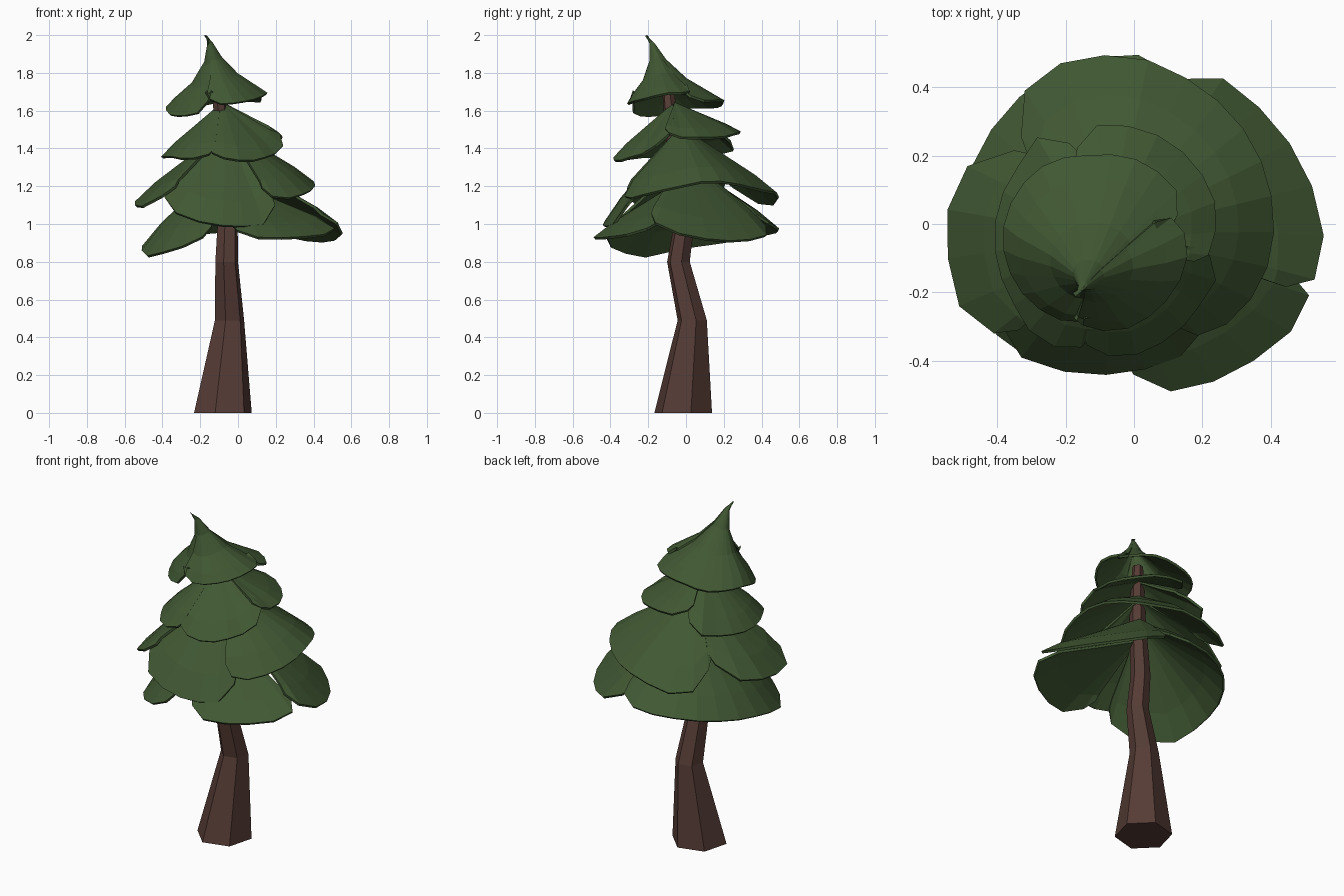
import bpy, bmesh, math
from mathutils import Vector


def material(name, rgb):
    m = bpy.data.materials.new(name)
    m.diffuse_color = (*rgb, 1)
    return m


GREEN = material("pine green", (0.052, 0.097, 0.033))
BROWN = material("bark brown", (0.092, 0.045, 0.036))


def finish(name, bm, mat):
    me = bpy.data.meshes.new(name)
    bm.to_mesh(me)
    bm.free()
    me.materials.append(mat)
    ob = bpy.data.objects.new(name, me)
    bpy.context.collection.objects.link(ob)
    return ob


# Trunk: six-sided bent tube, rings given as (x, y, z, radius)
bm = bmesh.new()
rings = []
for x, y, z, r in [(-.08, -.015, 0, .158), (-.045, .033, .49, .08), (-.06, -.04, .8, .062),
                   (-.055, -.01, 1.0, .055), (-.075, -.06, 1.4, .045), (-.11, -.1, 1.75, .03)]:
    rings.append([bm.verts.new((x + r * math.cos(math.radians(15 + 60 * i)),
                                y + r * math.sin(math.radians(15 + 60 * i)), z)) for i in range(6)])
for a, b in zip(rings, rings[1:]):
    for i in range(6):
        j = (i + 1) % 6
        bm.faces.new((a[i], a[j], b[j], b[i]))
bm.faces.new(rings[0][::-1])
bm.faces.new(rings[-1])
finish("trunk", bm, BROWN)


def at(keys, a):
    """Rim radius and height at angle a, between (angle, radius, height) keys."""
    for (a0, r0, z0), (a1, r1, z1) in zip(keys, keys[1:]):
        if a <= a1:
            t = (a - a0) / (a1 - a0)
            return r0 + (r1 - r0) * t, z0 + (z1 - z0) * t
    return keys[-1][1:]


def lobe(bm, centre, apex, keys, rows):
    """Fan of branches from apex to a rim; its two rim corners are rounded off."""
    a0, a1 = keys[0][0], keys[-1][0]
    n = max(4, round((a1 - a0) / 15))
    angles = [a0 - 3, a0 + 2] + [a0 + (a1 - a0) * i / n for i in range(1, n)] + [a1 - 2, a1 + 3]
    top = bm.verts.new(apex)
    cols = []
    for i, a in enumerate(angles):
        end = min(i, len(angles) - 1 - i)
        r, z = at(keys, min(max(a, a0), a1))
        col = []
        for k, (f, h, bend) in enumerate(rows):
            s = {0: .84, 1: .96}.get(end, 1) if k == len(rows) - 1 else 1
            x = centre[0] + r * math.cos(math.radians(a))
            y = centre[1] + r * math.sin(math.radians(a))
            d = Vector((x, y, z)) - Vector(apex)
            col.append(bm.verts.new((apex[0] + d.x * f * s + .03 * bend, apex[1] + d.y * f * s + .04 * bend,
                                     apex[2] + d.z * h * s)))
        cols.append(col)
    for a, b in zip(cols, cols[1:]):
        bm.faces.new((top, a[0], b[0]))
        for k in range(len(rows) - 1):
            bm.faces.new((a[k], a[k + 1], b[k + 1], b[k]))


def layer(name, centre, rows, lobes):
    bm = bmesh.new()
    for apex, keys in lobes:
        lobe(bm, centre, apex, keys, rows)
    ob = finish(name, bm, GREEN)
    mod = ob.modifiers.new("thickness", 'SOLIDIFY')
    mod.thickness = 0.014
    mod.offset = -1


skirt = [(.42, .4, 0), (.78, .74, 0), (1, 1, 0)]

# Lowest branches: front right, back right and left lobes
layer("bottom_branches", (0, 0), skirt, [
    ((-.04, -.03, 1.23), [(-92, .45, .96), (-75, .51, .925), (-55, .52, .93), (-38, .55, .94), (-20, .58, .97)]),
    ((-.05, -.01, 1.36), [(-19, .58, 1.0), (0, .55, .94), (20, .52, .91), (40, .5, .915), (58, .5, .94),
                          (74, .46, .98)]),
    ((-.06, -.02, 1.34), [(74, .47, 1.0), (92, .5, .97), (120, .5, .95), (150, .5, .915), (180, .51, .88),
                          (205, .53, .83), (225, .51, .86), (248, .48, .92)])])

# Third layer: right and back, left, and front lobes
layer("lower_middle_branches", (0, 0), skirt, [
    ((-.06, -.03, 1.52), [(-62, .39, 1.13), (-45, .4, 1.14), (-25, .41, 1.17), (18, .41, 1.235), (43, .425, 1.21),
                          (65, .443, 1.18), (90, .49, 1.165), (118, .52, 1.1), (132, .5, 1.12), (144, .42, 1.2)]),
    ((-.06, -.04, 1.51), [(146, .41, 1.22), (157, .5, 1.16), (167, .54, 1.12), (180, .55, 1.12), (197, .555, 1.085),
                          (210, .57, 1.1), (220, .53, 1.14)]),
    ((-.06, -.04, 1.5), [(215, .5, 1.14), (225, .52, 1.08), (235, .5, 1.04), (250, .465, 1.0), (270, .43, .985),
                         (290, .41, 1.0), (297, .41, 1.04), (304, .38, 1.1)])])

# Second layer: left, front right and back right lobes
layer("upper_middle_branches", (-.08, -.06), skirt, [
    ((-.09, -.07, 1.64), [(108, .32, 1.44), (121, .38, 1.4), (130, .35, 1.38), (173, .33, 1.355), (210, .32, 1.36),
                          (234, .344, 1.345), (258, .32, 1.36)]),
    ((-.08, -.07, 1.64), [(257, .31, 1.37), (280, .335, 1.34), (297, .33, 1.335), (330, .325, 1.375),
                          (346, .34, 1.43), (356, .31, 1.48)]),
    ((-.08, -.06, 1.645), [(-8, .31, 1.48), (7, .32, 1.46), (20, .34, 1.46), (46, .35, 1.46), (69, .353, 1.485),
                           (95, .351, 1.49), (109, .3, 1.5)])])

# Crown: concave cone with a bent tip
tip = (-.17, -.212, 2.0)
layer("crown", (-.12, -.05), [(.05, .12, .6), (.17, .37, .9), (.45, .66, .7), (.8, .87, .15), (1, 1, 0)], [
    (tip, [(16, .27, 1.67), (29, .287, 1.655), (63, .27, 1.66), (90, .25, 1.65), (120, .264, 1.625),
           (176, .265, 1.62), (200, .26, 1.58), (225, .255, 1.57), (250, .25, 1.59), (263, .24, 1.65)]),
    (tip, [(262, .25, 1.65), (272, .26, 1.635), (289, .275, 1.64), (317, .276, 1.66), (340, .28, 1.685),
           (356, .28, 1.7), (380, .25, 1.69)])])
